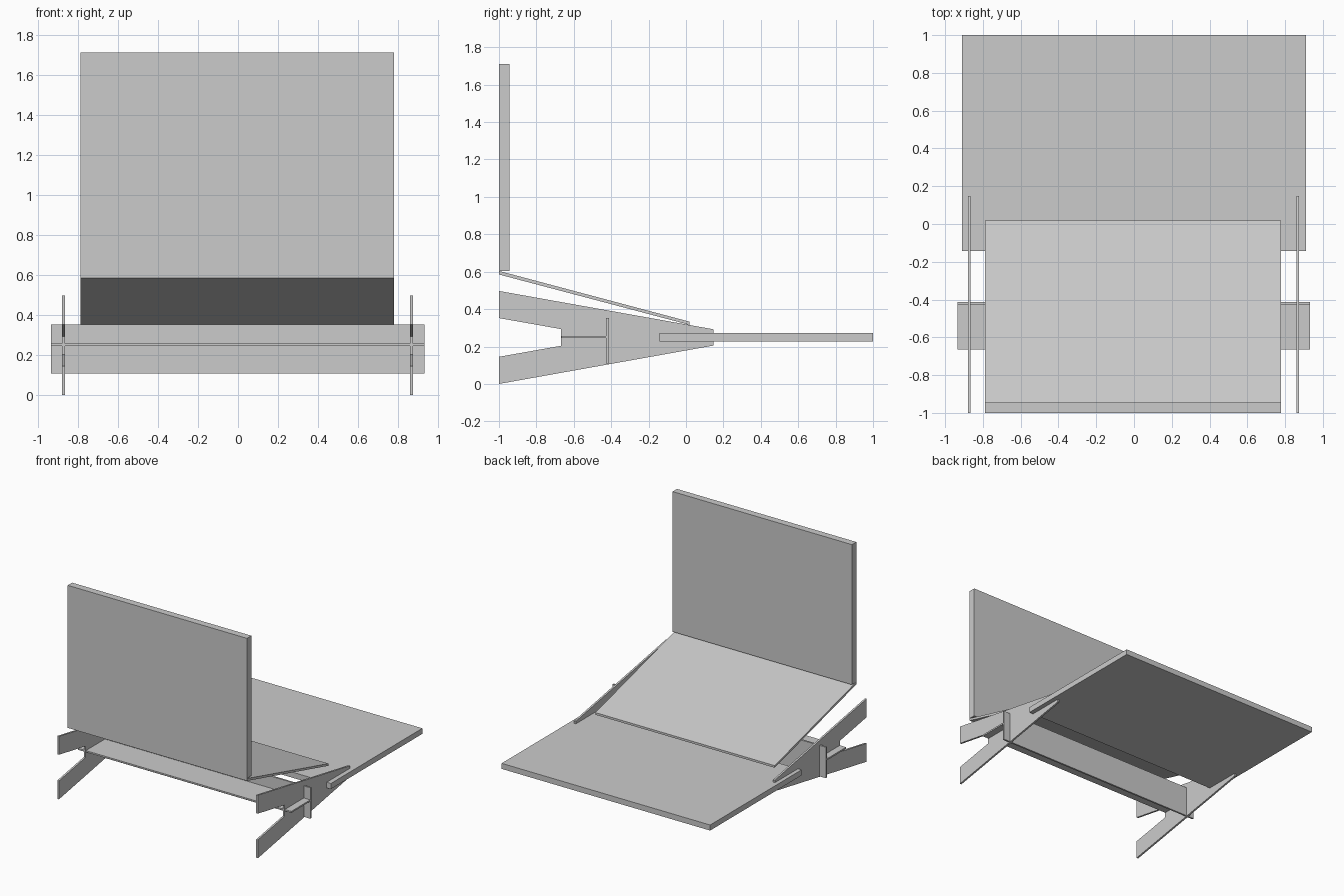
import bpy
import bmesh

cube = bpy.data.objects.get("Cube")
if cube:
    bpy.data.objects.remove(cube, do_unlink=True)

# One plain grey for every panel
grey = bpy.data.materials.new("light_grey")
grey.use_nodes = True
colour = (0.6, 0.6, 0.6, 1)
grey.diffuse_color = colour
grey.node_tree.nodes["Principled BSDF"].inputs["Base Color"].default_value = colour


def panel(name, profile, x0, x1):
    """Extrude a (y, z) side profile from x0 to x1."""
    bm = bmesh.new()
    face = bm.faces.new([bm.verts.new((x0, y, z)) for y, z in profile])
    result = bmesh.ops.extrude_face_region(bm, geom=[face])
    moved = [v for v in result["geom"] if isinstance(v, bmesh.types.BMVert)]
    bmesh.ops.translate(bm, verts=moved, vec=(x1 - x0, 0, 0))
    bmesh.ops.recalc_face_normals(bm, faces=bm.faces)
    mesh = bpy.data.meshes.new(name)
    bm.to_mesh(mesh)
    bm.free()
    mesh.materials.append(grey)
    obj = bpy.data.objects.new(name, mesh)
    bpy.context.collection.objects.link(obj)
    return obj


def box(name, x0, x1, y0, y1, z0, z1):
    return panel(name, [(y0, z0), (y1, z0), (y1, z1), (y0, z1)], x0, x1)


# Forked side supports
fork = [(-1, 0), (0.147, 0.205), (0.147, 0.292), (-1, 0.497),
        (-1, 0.352), (-0.667, 0.293), (-0.667, 0.204), (-1, 0.145)]
for name, x in (("right_support", -0.872), ("left_support", 0.867)):
    panel(name, fork, x - 0.0075, x + 0.0075)

# Cross pieces slotted through the supports
box("upright_crossbar", -0.934, 0.931, -0.427, -0.413, 0.108, 0.352)
box("flat_crossbar", -0.934, 0.931, -0.665, -0.427, 0.245, 0.257)

# Large flat board at the back
box("base_board", -0.911, 0.911, -0.142, 1, 0.228, 0.272)

# Sloping board with the upright screen on its front edge
panel("sloping_board", [(-1, 0.585), (0.018, 0.316), (0.018, 0.333), (-1, 0.604)],
      -0.788, 0.779)
box("upright_screen", -0.788, 0.779, -1, -0.945, 0.604, 1.711)
